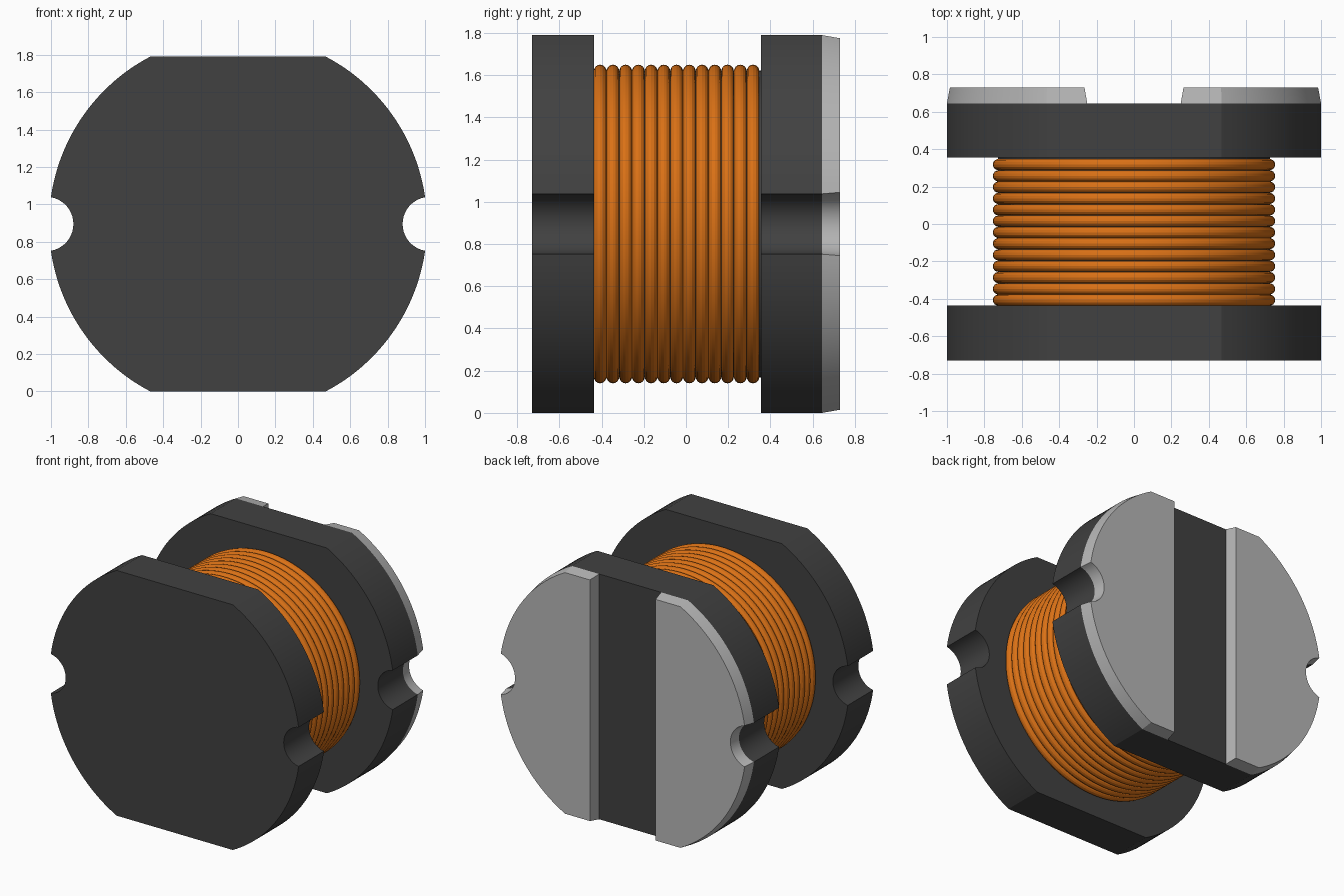
import bpy, bmesh
from math import sin, cos, atan2, sqrt, radians, pi
from mathutils import Matrix

cube = bpy.data.objects.get("Cube")
if cube:
    bpy.data.objects.remove(cube, do_unlink=True)

MID = 0.895          # height of the coil axis, also half the flange height
RADIUS = 1.0105      # flange circle
NOTCH_X, NOTCH_R = 1.025, 0.145


def material(name, color, metallic=0.0):
    m = bpy.data.materials.new(name)
    m.use_nodes = True
    m.diffuse_color = (*color, 1)
    m.node_tree.nodes["Principled BSDF"].inputs["Base Color"].default_value = (*color, 1)
    return m


ferrite = material("dark ferrite", (0.053, 0.053, 0.053))
copper = material("orange copper wire", (0.70, 0.165, 0.008))
silver = material("silver terminal", (0.47, 0.47, 0.47))


def finish(bm, name, mat):
    bmesh.ops.recalc_face_normals(bm, faces=bm.faces)
    mesh = bpy.data.meshes.new(name)
    bm.to_mesh(mesh)
    bm.free()
    mesh.materials.append(mat)
    obj = bpy.data.objects.new(name, mesh)
    bpy.context.collection.objects.link(obj)
    bpy.ops.object.select_all(action="DESELECT")
    obj.select_set(True)
    bpy.context.view_layer.objects.active = obj
    bpy.ops.object.shade_smooth_by_angle(angle=radians(25))
    return obj


def arc(cx, r, a, b, n):
    return [(cx + r * cos(a + (b - a) * i / n), r * sin(a + (b - a) * i / n))
            for i in range(n + 1)]


def half_outline(inner_x, inset=0.0):
    """Right half of the notched, flat-topped disc, from bottom to top."""
    r, nr, h = RADIUS - inset, NOTCH_R + inset * 0.7, MID - inset
    x = (r * r + NOTCH_X ** 2 - nr * nr) / (2 * NOTCH_X)
    z = sqrt(r * r - x * x)
    flat, lip = atan2(h, sqrt(r * r - h * h)), atan2(z, x)
    bite = atan2(z, x - NOTCH_X)
    lower = arc(0, r, -flat, -lip, 24)
    notch = arc(NOTCH_X, nr, 2 * pi - bite, bite, 20)[1:-1]
    upper = arc(0, r, lip, flat, 24)
    return [(inner_x, -h)] + lower + notch + upper + [(inner_x, h)]


def loft(name, front, back, y0, y1, mat):
    """Solid between two outlines lying at y0 and y1."""
    bm = bmesh.new()
    a = [bm.verts.new((x, y0, z + MID)) for x, z in front]
    b = [bm.verts.new((x, y1, z + MID)) for x, z in back]
    bm.faces.new(a)
    bm.faces.new(b)
    for i in range(len(a)):
        j = (i + 1) % len(a)
        bm.faces.new((a[i], a[j], b[j], b[i]))
    return finish(bm, name, mat)


# Two notched ferrite flanges
right = half_outline(0)[1:-1]
disc = right + [(-x, z) for x, z in reversed(right)]
loft("front_flange", disc, disc, -0.73, -0.437, ferrite)
loft("back_flange", disc, disc, 0.355, 0.645, ferrite)

# Bevelled solder terminals on the back, one each side of the gap
for name, s in (("left_terminal", 1), ("right_terminal", -1)):
    base = [(s * x, z) for x, z in half_outline(0.25)]
    tip = [(s * x, z) for x, z in half_outline(0.265, 0.015)]
    loft(name, base, tip, 0.645, 0.73, silver)

# Core between the flanges
bm = bmesh.new()
bmesh.ops.create_cone(bm, cap_ends=True, segments=96, radius1=0.728, radius2=0.728,
                      depth=0.85,
                      matrix=Matrix.Translation((0, -0.04, MID)) @ Matrix.Rotation(pi / 2, 4, "X"))
finish(bm, "core", ferrite)

# Winding: touching turns of round wire
TURNS, AROUND, SIDES = 13, 128, 14
bm = bmesh.new()
for t in range(TURNS):
    y = -0.407 + t * 0.0604
    rings = []
    for i in range(AROUND):
        a = 2 * pi * i / AROUND
        ring = []
        for k in range(SIDES):
            b = 2 * pi * k / SIDES
            r = 0.725 + 0.03 * cos(b)
            ring.append(bm.verts.new((r * cos(a), y + 0.03 * sin(b), MID + r * sin(a))))
        rings.append(ring)
    for i in range(AROUND):
        p, q = rings[i], rings[(i + 1) % AROUND]
        for k in range(SIDES):
            m = (k + 1) % SIDES
            bm.faces.new((p[k], p[m], q[m], q[k]))
finish(bm, "wire_winding", copper)
